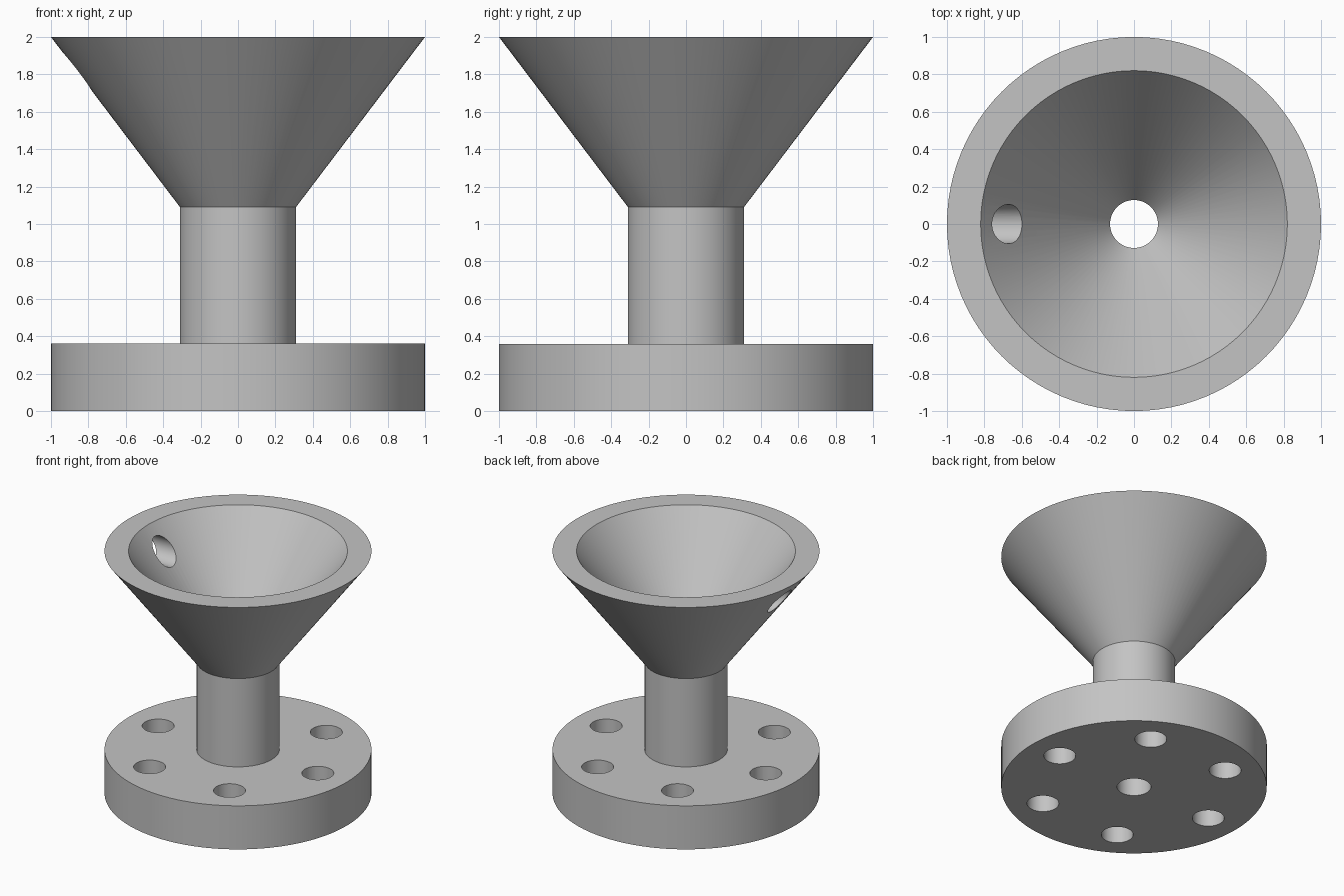
import bpy
import bmesh
from math import pi, radians
from mathutils import Matrix, Vector

SEGMENTS = 96
FLANGE_TOP, STEM_TOP, RIM_TOP = 0.36, 1.09, 2.0
OUTER, STEM, RIM_INNER, BORE = 1.0, 0.31, 0.82, 0.128
BOLT_CIRCLE, BOLT_HOLE, SIDE_HOLE = 0.73, 0.12, 0.105

cube = bpy.data.objects.get("Cube")
if cube:
    bpy.data.objects.remove(cube, do_unlink=True)


def make_object(name, bm):
    bmesh.ops.recalc_face_normals(bm, faces=bm.faces[:])
    mesh = bpy.data.meshes.new(name)
    bm.to_mesh(mesh)
    bm.free()
    obj = bpy.data.objects.new(name, mesh)
    bpy.context.collection.objects.link(obj)
    return obj


def lathe(name, profile):
    """Revolve a closed (radius, height) outline around z."""
    bm = bmesh.new()
    verts = [bm.verts.new((r, 0, z)) for r, z in profile]
    edges = [bm.edges.new((v, verts[i - 1])) for i, v in enumerate(verts)]
    bmesh.ops.spin(bm, geom=verts + edges, cent=(0, 0, 0), axis=(0, 0, 1),
                   angle=2 * pi, steps=SEGMENTS, use_merge=False)
    bmesh.ops.remove_doubles(bm, verts=bm.verts[:], dist=1e-4)
    return make_object(name, bm)


def add_drill(bm, radius, length, matrix):
    bmesh.ops.create_cone(bm, cap_ends=True, segments=48, radius1=radius,
                          radius2=radius, depth=length, matrix=matrix)


# Flange, stem and funnel turned as one solid with a bore down the middle
body = lathe("flanged_funnel", [
    (BORE, 0), (OUTER, 0), (OUTER, FLANGE_TOP), (STEM, FLANGE_TOP),
    (STEM, STEM_TOP), (OUTER, RIM_TOP), (RIM_INNER, RIM_TOP), (BORE, STEM_TOP)])

# Drills for the six bolt holes and the level hole in the funnel wall
drills = bmesh.new()
for i in range(6):
    place = Matrix.Rotation(i * pi / 3, 4, "Z") @ Matrix.Translation(
        Vector((BOLT_CIRCLE, 0, FLANGE_TOP / 2)))
    add_drill(drills, BOLT_HOLE, 0.6, place)
add_drill(drills, SIDE_HOLE, 0.8,
          Matrix.Translation(Vector((-0.8, 0, 1.815))) @ Matrix.Rotation(pi / 2, 4, "Y"))
cutter = make_object("hole_cutter", drills)
cutter.hide_render = True

# Cut the holes, then discard the cutter
cut = body.modifiers.new("holes", "BOOLEAN")
cut.operation = "DIFFERENCE"
cut.solver = "EXACT"
cut.object = cutter
bpy.ops.object.select_all(action="DESELECT")
body.select_set(True)
bpy.context.view_layer.objects.active = body
bpy.ops.object.modifier_apply(modifier=cut.name)
bpy.data.objects.remove(cutter, do_unlink=True)
bpy.ops.object.shade_smooth_by_angle(angle=radians(30))

# Plain grey finish
grey = bpy.data.materials.new("plain_grey")
grey.use_nodes = True
colour = (0.55, 0.55, 0.55, 1)
grey.diffuse_color = colour
grey.node_tree.nodes["Principled BSDF"].inputs["Base Color"].default_value = colour
body.data.materials.clear()
body.data.materials.append(grey)
